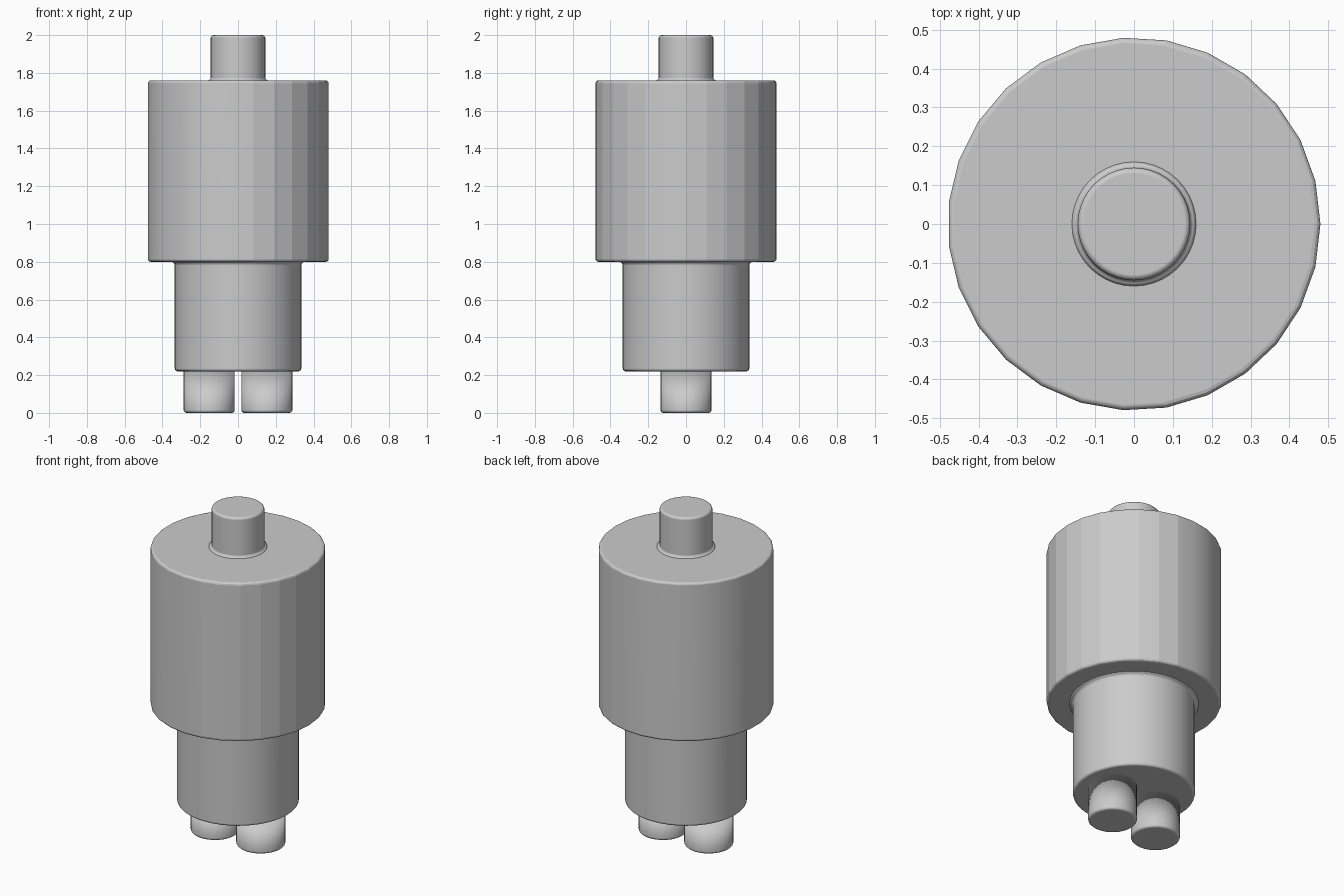
import bpy, bmesh
from math import sin, cos, pi, tau

cube = bpy.data.objects.get("Cube")
if cube:
    bpy.data.objects.remove(cube, do_unlink=True)

# Single grey material
grey = bpy.data.materials.new("plain grey")
grey.use_nodes = True
colour = (0.6, 0.6, 0.6, 1)
grey.diffuse_color = colour
grey.node_tree.nodes["Principled BSDF"].inputs["Base Color"].default_value = colour


def arc(r, z, size, start, end, steps=3):
    """Profile points of a rounded corner about the centre (r, z)."""
    return [(r + size * cos(a), z + size * sin(a))
            for a in (start + (end - start) * i / steps for i in range(steps + 1))]


def lathe(name, profile, sides, x=0, faceted_side=False):
    """Revolve a bottom-to-top profile and cap both ends."""
    bm = bmesh.new()
    rings = [[bm.verts.new((r * cos(tau * i / sides), r * sin(tau * i / sides), z))
              for i in range(sides)] for r, z in profile]
    for low, high in zip(rings, rings[1:]):
        for i in range(sides):
            j = (i + 1) % sides
            bm.faces.new((low[i], low[j], high[j], high[i]))
    bm.faces.new(rings[0][::-1])
    bm.faces.new(rings[-1])
    for face in bm.faces:
        face.smooth = True
    # Hard facets on the +x half
    if faceted_side:
        for face in bm.faces:
            if face.calc_center_median().x > 0.05:
                face.smooth = False
                for edge in face.edges:
                    edge.smooth = False
    mesh = bpy.data.meshes.new(name)
    bm.to_mesh(mesh)
    bm.free()
    mesh.materials.append(grey)
    obj = bpy.data.objects.new(name, mesh)
    bpy.context.collection.objects.link(obj)
    obj.location.x = x
    # Keep the caps and walls flat beside the rounded rims
    normals = obj.modifiers.new("even shading", 'WEIGHTED_NORMAL')
    normals.keep_sharp = True
    return obj


def rounded_cylinder(r, bottom, top, b):
    return arc(r - b, bottom + b, b, -pi / 2, 0) + arc(r - b, top - b, b, 0, pi / 2)


# Wide main drum
lathe("main_drum", rounded_cylinder(0.48, 0.80, 1.76, 0.015), 27, faceted_side=True)

# Narrower lower drum, flared where it meets the main drum
lower = arc(0.32, 0.235, 0.015, -pi / 2, 0) + arc(0.355, 0.78, 0.02, pi, pi / 2)
lathe("lower_drum", lower + [(0.355, 0.82)], 40)

# Top peg with flared root and rounded rim
peg = [(0.16, 1.74)] + arc(0.16, 1.775, 0.015, -pi / 2, -pi) + arc(0.13, 1.985, 0.015, 0, pi / 2)
lathe("top_peg", peg, 40)

# Pair of feet
for side, sign in (("left", 1), ("right", -1)):
    foot = arc(0.12, 0.015, 0.015, -pi / 2, 0) + [(0.135, 0.24)]
    lathe(side + "_foot", foot, 32, x=sign * 0.153)
